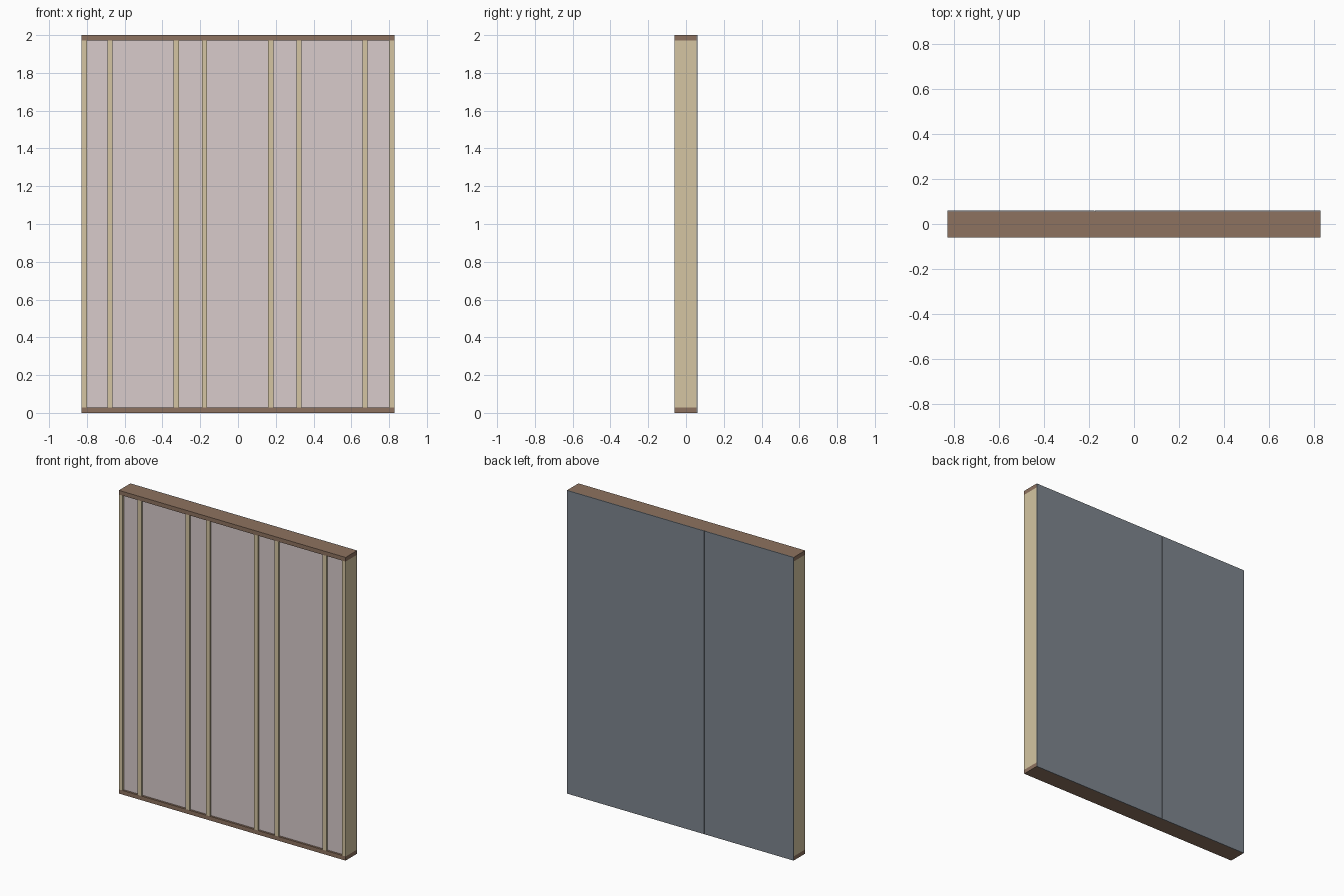
import bpy

if "Cube" in bpy.data.objects:
    bpy.data.objects.remove(bpy.data.objects["Cube"])

W0, W1 = -0.8275, 0.8275      # wall ends in x
FRONT, BACK = -0.06, 0.06     # wall faces in y
H, T = 2.0, 0.0275            # wall height, timber thickness
SHEET = 0.005                 # sheathing thickness
RECESS = 0.013                # insulation set back from stud faces


def material(name, rgb):
    m = bpy.data.materials.new(name)
    m.diffuse_color = (*rgb, 1)
    m.use_nodes = True
    m.node_tree.nodes["Principled BSDF"].inputs["Base Color"].default_value = m.diffuse_color
    return m


plate_mat = material("brown_timber", (0.27, 0.17, 0.115))
stud_mat = material("pale_timber", (0.66, 0.56, 0.36))
wool_mat = material("pink_wool", (0.69, 0.60, 0.60))
sheet_mat = material("grey_board", (0.21, 0.24, 0.275))


def box(name, lo, hi, mat):
    bpy.ops.mesh.primitive_cube_add(
        size=1, location=[(a + b) / 2 for a, b in zip(lo, hi)])
    ob = bpy.context.object
    ob.name = name
    ob.scale = [b - a for a, b in zip(lo, hi)]
    bpy.ops.object.transform_apply(location=False, rotation=False, scale=True)
    ob.data.materials.append(mat)
    return ob


inner = BACK - SHEET

# bottom and top plates
box("bottom_plate", (W0, FRONT, 0), (W1, inner, T), plate_mat)
box("top_plate", (W0, FRONT, H - T), (W1, inner, H), plate_mat)

# end studs plus two staggered rows at half-unit spacing
centres = [W0 + T / 2, W1 - T / 2]
for i in range(3):
    centres += [-0.677 + 0.5 * i, -0.327 + 0.5 * i]
centres.sort()
for c in centres:
    box("stud", (c - T / 2, FRONT, T), (c + T / 2, inner, H - T), stud_mat)

# insulation batt in each bay
for a, b in zip(centres, centres[1:]):
    box("insulation_batt", (a + T / 2, FRONT + RECESS, T),
        (b - T / 2, inner, H - T), wool_mat)

# two sheathing boards on the back, with a hairline joint over a stud
seam, gap = -0.175, 0.001
box("sheathing_narrow", (W0, inner, 0), (seam - gap, BACK, H), sheet_mat)
box("sheathing_wide", (seam + gap, inner, 0), (W1, BACK, H), sheet_mat)
